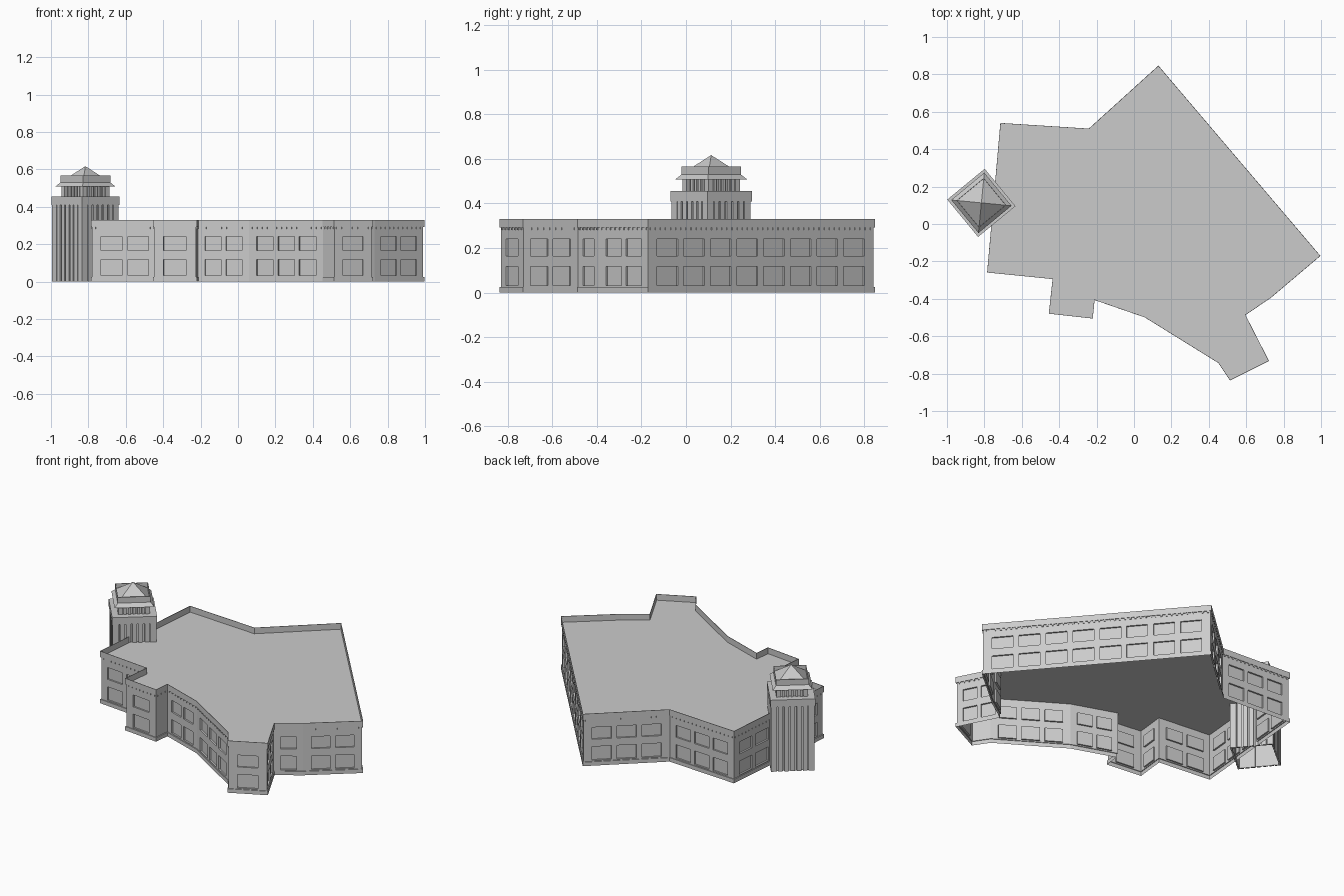
import bpy, bmesh, math
from mathutils import Vector, Matrix

cube = bpy.data.objects.get("Cube")
if cube:
    bpy.data.objects.remove(cube)

stone = bpy.data.materials.new("grey stone")
stone.use_nodes = True
GREY = (0.6, 0.6, 0.6, 1)
stone.diffuse_color = GREY
stone.node_tree.nodes["Principled BSDF"].inputs["Base Color"].default_value = GREY


def finish(name, bm):
    mesh = bpy.data.meshes.new(name)
    bm.to_mesh(mesh)
    bm.free()
    mesh.materials.append(stone)
    obj = bpy.data.objects.new(name, mesh)
    bpy.context.collection.objects.link(obj)
    return obj


def face(bm, pts):
    return bm.faces.new([bm.verts.new(p) for p in pts])


def box(bm, centre, size, angle):
    mat = (Matrix.Translation(centre) @ Matrix.Rotation(angle, 4, 'Z')
           @ Matrix.Diagonal((*size, 1)))
    bmesh.ops.create_cube(bm, size=1, matrix=mat)


# Clockwise plan corners, with the window count of the wall that follows
PLAN = [(-.71, .535, 3), (-.24, .505, 3), (.13, .84, 8), (.99, -.17, 2),
        (.73, -.39, 1), (.59, -.485, 2), (.715, -.73, 1), (.515, -.83, 0),
        (.455, -.74, 3), (.06, -.495, 2), (-.215, -.40, 0), (-.225, -.50, 1),
        (-.45, -.475, 1), (-.43, -.29, 2), (-.78, -.255, 5)]
corners = [Vector(p[:2]) for p in PLAN]
N = len(corners)
PLINTH, EAVES, TOP = .025, .292, .33
RECESS = .01


def direction(i):
    return (corners[(i + 1) % N] - corners[i % N]).normalized()


def outward(i):
    d = direction(i)
    return Vector((-d.y, d.x))


def outline(offset):
    # Mitred outward offset of the plan
    result = []
    for i, c in enumerate(corners):
        a, b = outward(i - 1), outward(i)
        result.append(c + (a + b) * offset / (1 + a.dot(b)))
    return result


def band(name, profile):
    # Sweep an (offset, height) profile around the plan
    bm = bmesh.new()
    for (o0, z0), (o1, z1) in zip(profile, profile[1:]):
        low, high = outline(o0), outline(o1)
        for i in range(N):
            j = (i + 1) % N
            face(bm, [(*low[j], z0), (*low[i], z0), (*high[i], z1), (*high[j], z1)])
    finish(name, bm)


# Walls with recessed windows on two floors
bm = bmesh.new()
rows = [PLINTH, .032, .118, .165, .24, EAVES]
for i in range(N):
    start, d, n = corners[i], direction(i), outward(i)
    length = (corners[(i + 1) % N] - start).length
    count = PLAN[i][2]
    columns = [0]
    if count:
        pitch = length / (count + .45)
        width = pitch * .78
        first = (length - pitch * (count - 1) - width) / 2
        for k in range(count):
            columns += [first + k * pitch, first + k * pitch + width]
    columns.append(length)

    def at(s, z, depth=0):
        return (*(start + d * s - n * depth), z)

    for c, (s0, s1) in enumerate(zip(columns, columns[1:])):
        for r, (z0, z1) in enumerate(zip(rows, rows[1:])):
            ring = [(s1, z0), (s0, z0), (s0, z1), (s1, z1)]
            if c % 2 and r % 2:
                face(bm, [at(*p, RECESS) for p in ring])
                for p, q in zip(ring, ring[1:] + ring[:1]):
                    face(bm, [at(*p), at(*q), at(*q, RECESS), at(*p, RECESS)])
            else:
                face(bm, [at(*p) for p in ring])
finish("walls", bm)

# Base course and roof parapet
band("plinth", [(.005, 0), (.005, PLINTH), (0, PLINTH)])
band("parapet", [(0, EAVES), (.005, EAVES), (.005, TOP), (.002, TOP), (.002, EAVES)])

# Small blocks under the parapet
bm = bmesh.new()
for i in range(N):
    d, n = direction(i), outward(i)
    length = (corners[(i + 1) % N] - corners[i]).length
    steps = max(2, round(length / .03))
    for k in range(steps):
        p = corners[i] + d * length * (k + .5) / steps + n * .002
        box(bm, (*p, EAVES - .005), (.01, .004, .01), math.atan2(d.y, d.x))
finish("dentils", bm)

# Flat roof
bm = bmesh.new()
face(bm, [(*p, EAVES) for p in reversed(outline(.002))])
finish("roof", bm)

# Corner tower, square in plan and turned on its corner
CENTRE = Vector((-.816, .113, 0))
TURN = math.radians(-5.5)


def square(r, z):
    return [CENTRE + Vector((r * math.cos(TURN + k * math.pi / 2),
                             r * math.sin(TURN + k * math.pi / 2), z)) for k in range(4)]


def tier(name, profile):
    # Stack square rings of (corner radius, height)
    bm = bmesh.new()
    for (r0, z0), (r1, z1) in zip(profile, profile[1:]):
        low, high = square(r0, z0), square(r1, z1)
        for i in range(4):
            j = (i + 1) % 4
            if r1 == 0:
                face(bm, [low[i], low[j], high[j]])
            else:
                face(bm, [low[i], low[j], high[j], high[i]])
    finish(name, bm)


def pilasters(name, r, z0, z1, count, fill, depth):
    # Evenly spaced upright strips on each tower face
    bm = bmesh.new()
    side, apothem = r * math.sqrt(2), r / math.sqrt(2)
    pitch = side / count
    for k in range(4):
        a = TURN + math.pi / 4 + k * math.pi / 2
        n = Vector((math.cos(a), math.sin(a), 0))
        t = Vector((-n.y, n.x, 0))
        for m in range(count):
            p = CENTRE + n * (apothem - depth / 2) + t * ((m + .5) * pitch - side / 2)
            p.z = (z0 + z1) / 2
            box(bm, p, (depth, pitch * (1 if m in (0, count - 1) else fill), z1 - z0), a)
    finish(name, bm)


tier("tower_shaft", [(.165, 0), (.165, .41)])
pilasters("tower_pilasters", .178, 0, .41, 7, .72, .01)
tier("tower_cornice", [(.165, .41), (.183, .41), (.183, .455), (.11, .455)])
tier("belfry_core", [(.115, .455), (.115, .51)])
pilasters("belfry_columns", .129, .455, .51, 7, .6, .011)
tier("belfry_eaves", [(.115, .508), (.162, .508), (.134, .53)])
tier("top_parapet", [(.134, .53), (.134, .567), (.13, .567), (.13, .534)])
tier("tower_roof", [(.13, .534), (0, .617)])
